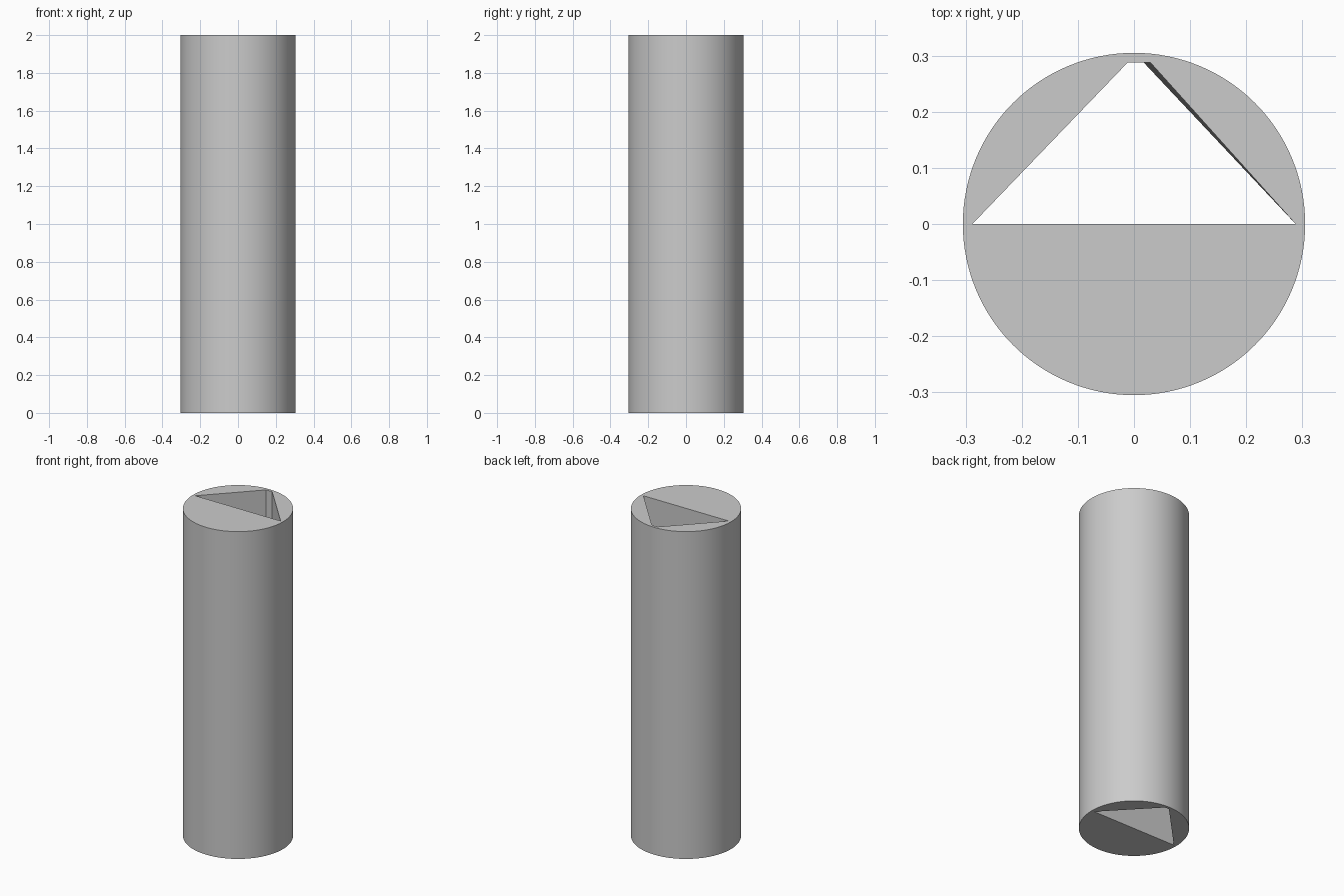
import bpy, bmesh

if "Cube" in bpy.data.objects:
    bpy.data.objects.remove(bpy.data.objects["Cube"])

RADIUS, HEIGHT = 0.305, 2.0


def prism(name, lower, upper, z0, z1):
    """Loft between two matching outlines."""
    bm = bmesh.new()
    a = [bm.verts.new((x, y, z0)) for x, y in lower]
    b = [bm.verts.new((x, y, z1)) for x, y in upper]
    bm.faces.new(a[::-1])
    bm.faces.new(b)
    n = len(a)
    for i in range(n):
        j = (i + 1) % n
        bm.faces.new((a[i], a[j], b[j], b[i]))
    bmesh.ops.recalc_face_normals(bm, faces=bm.faces[:])
    mesh = bpy.data.meshes.new(name)
    bm.to_mesh(mesh)
    bm.free()
    obj = bpy.data.objects.new(name, mesh)
    bpy.context.collection.objects.link(obj)
    return obj


def slot_outline(left, right):
    """Triangle with a narrow blunt tip running from left to right."""
    return [(-0.288, 0), (0.288, 0), (right, 0.288), (left, 0.288)]


# Round column
bpy.ops.mesh.primitive_cylinder_add(vertices=128, radius=RADIUS, depth=HEIGHT,
                                    location=(0, 0, HEIGHT / 2))
column = bpy.context.object
column.name = "column"

# Triangular through-hole, its tip slightly wider at the top;
# ends pass exactly through the caps, extended along the same slant
slot = prism("slot_cutter", slot_outline(-0.011, 0.017),
             slot_outline(-0.011, 0.029), -0.01, HEIGHT + 0.01)

cut = column.modifiers.new("through_hole", 'BOOLEAN')
cut.operation = 'DIFFERENCE'
cut.solver = 'EXACT'
cut.object = slot
bpy.context.view_layer.objects.active = column
bpy.ops.object.modifier_apply(modifier=cut.name)
bpy.data.objects.remove(slot, do_unlink=True)

# Smooth outer wall with sharp rims
bpy.ops.object.select_all(action='DESELECT')
column.select_set(True)
bpy.ops.object.shade_smooth_by_angle(angle=0.5)
